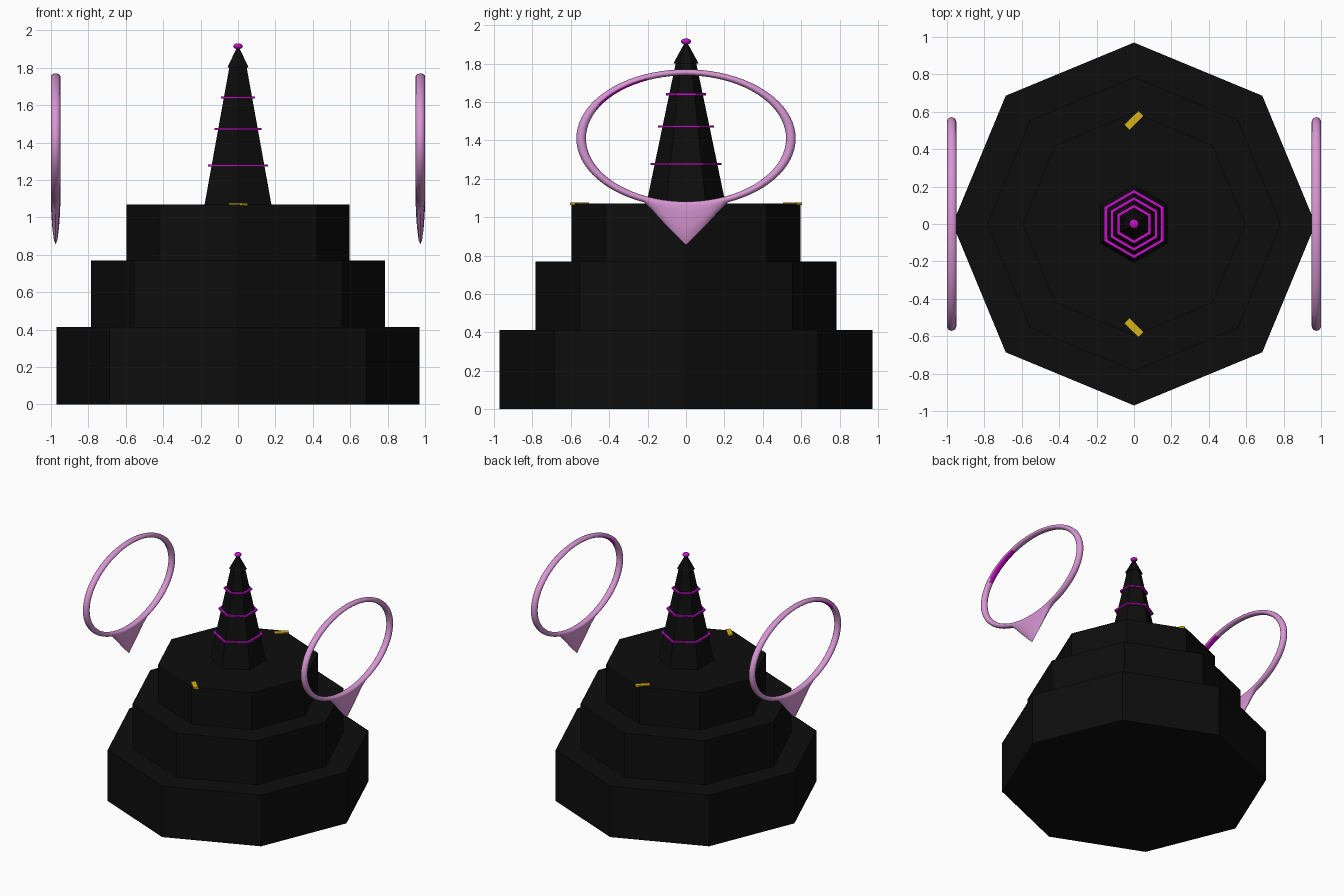
import bpy, bmesh, math
from mathutils import Matrix

if "Cube" in bpy.data.objects:
    bpy.data.objects.remove(bpy.data.objects["Cube"])


def material(name, rgb):
    m = bpy.data.materials.new(name)
    m.diffuse_color = (*rgb, 1)
    m.use_nodes = True
    m.node_tree.nodes["Principled BSDF"].inputs["Base Color"].default_value = m.diffuse_color
    return m


BLACK = material("black", (0.004, 0.004, 0.004))
PINK = material("pink", (0.69, 0.31, 0.66))
MAGENTA = material("magenta", (0.56, 0.005, 0.56))
GOLD = material("gold", (0.68, 0.45, 0.008))


def make(name, bm, *mats):
    bmesh.ops.recalc_face_normals(bm, faces=bm.faces)
    me = bpy.data.meshes.new(name)
    bm.to_mesh(me)
    bm.free()
    for m in mats:
        me.materials.append(m)
    ob = bpy.data.objects.new(name, me)
    bpy.context.collection.objects.link(ob)
    return ob


def polygon(bm, n, r, z):
    # polygon with a corner on the y axis
    a = [math.pi / 2 + i * math.tau / n for i in range(n)]
    return [bm.verts.new((r * math.cos(t), r * math.sin(t), z)) for t in a]


def bridge(bm, lo, hi):
    n = len(lo)
    for i in range(n):
        j = (i + 1) % n
        bm.faces.new((lo[i], lo[j], hi[j], hi[i]))


def frustum(name, n, r0, r1, z0, z1, mat):
    bm = bmesh.new()
    lo, hi = polygon(bm, n, r0, z0), polygon(bm, n, r1, z1)
    bridge(bm, lo, hi)
    bm.faces.new(lo)
    bm.faces.new(hi)
    return make(name, bm, mat)


def hex_band(name, r_in, r_out, z, h):
    bm = bmesh.new()
    loops = [polygon(bm, 6, r, z + s * h / 2)
             for r, s in ((r_in, -1), (r_out, -1), (r_out, 1), (r_in, 1))]
    for k in range(4):
        bridge(bm, loops[k], loops[(k + 1) % 4])
    return make(name, bm, MAGENTA)


# stepped octagonal base
for name, r, z0, z1 in (("lower_tier", 0.97, 0, 0.413),
                        ("middle_tier", 0.785, 0.413, 0.77),
                        ("upper_tier", 0.596, 0.77, 1.07)):
    frustum(name, 8, r, r, z0, z1, BLACK)

# hexagonal spire, pointed cap and bands
frustum("spire", 6, 0.206, 0.054, 1.07, 1.80, BLACK)
frustum("spire_cap", 6, 0.066, 0.006, 1.80, 1.91, BLACK)
for i, (r, z) in enumerate(((0.184, 1.277), (0.145, 1.472), (0.105, 1.64))):
    hex_band(f"spire_band_{i + 1}", r - 0.019, r, z, 0.011)

# finial ball
bm = bmesh.new()
bmesh.ops.create_uvsphere(bm, u_segments=16, v_segments=10, radius=1,
                          matrix=Matrix.Translation((0, 0, 1.915)) @ Matrix.Diagonal((0.026, 0.026, 0.016, 1)))
for f in bm.faces:
    f.smooth = True
make("finial", bm, MAGENTA)

# gold bars on the top tier, front and back
for name, s in (("front_bar", -1), ("back_bar", 1)):
    bm = bmesh.new()
    bmesh.ops.create_cube(bm, size=1, matrix=Matrix.Translation((0, s * 0.555, 1.07))
                          @ Matrix.Rotation(s * math.pi / 4, 4, 'Z')
                          @ Matrix.Diagonal((0.105, 0.037, 0.015, 1)))
    make(name, bm, GOLD)


# flattened side hoops whose outer underside is drawn down to a point
def hoop(name, x):
    n, m, major, minor, squash = 80, 16, 0.546, 0.025, 0.63
    bm = bmesh.new()
    loops = []
    for i in range(n):
        t = i * math.tau / n            # 0 at the top, a quarter turn at +y
        loop = []
        for k in range(m):
            p = k * math.tau / m
            r = major + minor * math.cos(p)
            y, z = r * math.sin(t), 1.41 + squash * r * math.cos(t)
            if math.cos(t) < 0 and math.cos(p) > 0:
                z -= 0.195 * max(0, 1 - abs(y) / 0.21) * math.cos(p) ** 1.6
            loop.append(bm.verts.new((x + minor * math.sin(p), y, z)))
        loops.append(loop)
    for i in range(n):
        bridge(bm, loops[i], loops[(i + 1) % n])
    # magenta inlay on the inner upper front of the hoop
    for f in bm.faces:
        f.smooth = True
        c = f.calc_center_median()
        inner = math.hypot(c.y, (c.z - 1.41) / squash) < major - 0.012
        if inner and c.z > 1.41 and -0.46 < c.y < -0.21:
            f.material_index = 1
    ob = make(name, bm, PINK, MAGENTA)
    bpy.context.view_layer.objects.active = ob
    ob.select_set(True)
    bpy.ops.object.shade_smooth_by_angle(angle=math.radians(50))
    ob.select_set(False)


hoop("left_hoop", -0.975)
hoop("right_hoop", 0.975)
